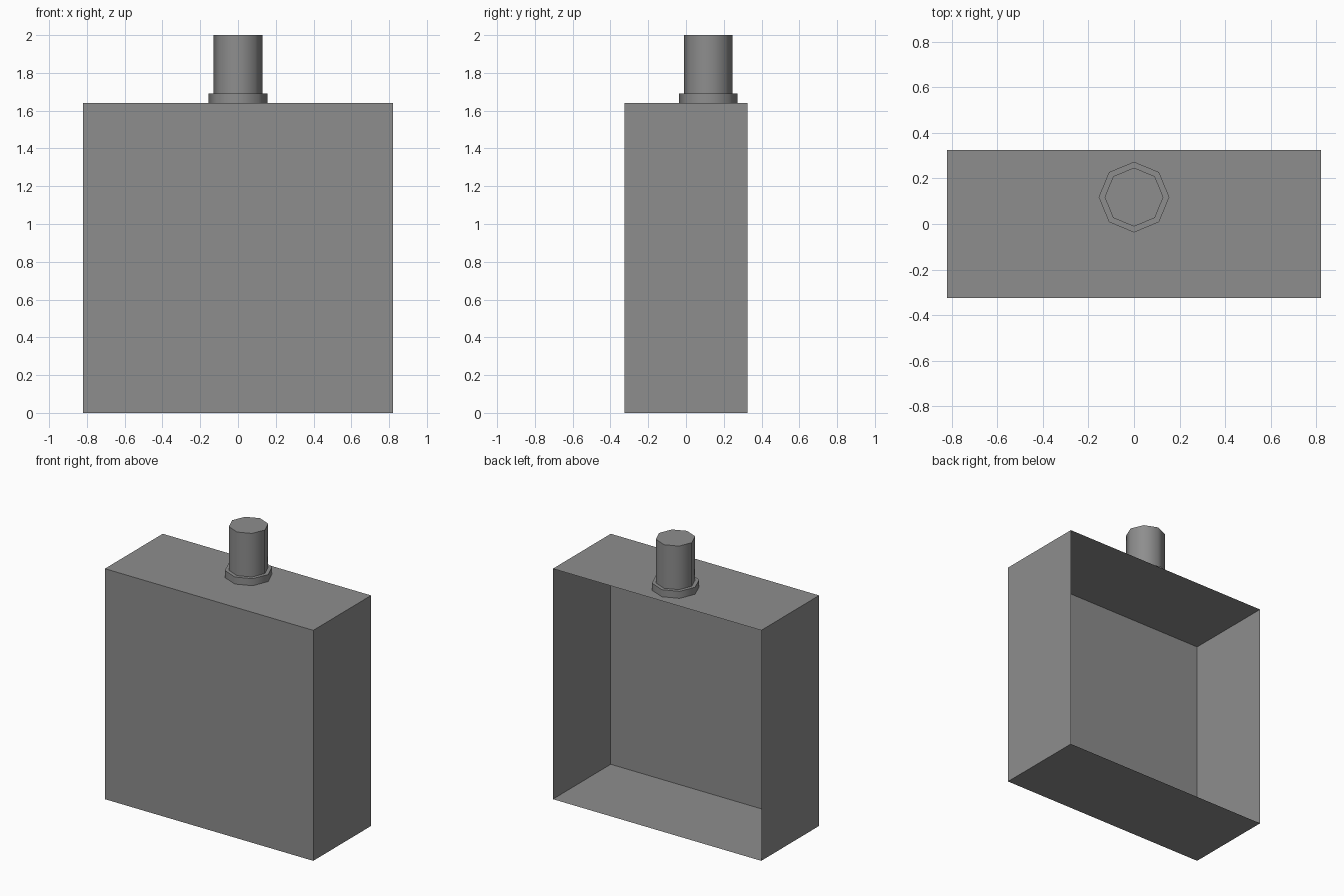
import bpy
import bmesh
import math

cube = bpy.data.objects.get("Cube")
if cube:
    bpy.data.objects.remove(cube, do_unlink=True)

GREY = (0.27, 0.27, 0.27, 1.0)
WIDTH, DEPTH, HEIGHT = 1.64, 0.65, 1.64

grey = bpy.data.materials.new("plain grey")
grey.use_nodes = True
grey.diffuse_color = GREY
grey.node_tree.nodes["Principled BSDF"].inputs["Base Color"].default_value = GREY


# Open-backed case made of single sheets
def make_case():
    bm = bmesh.new()
    bmesh.ops.create_cube(bm, size=1)
    bmesh.ops.scale(bm, vec=(WIDTH, DEPTH, HEIGHT), verts=bm.verts)
    bmesh.ops.translate(bm, vec=(0, 0, HEIGHT / 2), verts=bm.verts)
    back = [f for f in bm.faces if f.normal.y > 0.9]
    bmesh.ops.delete(bm, geom=back, context='FACES_ONLY')
    mesh = bpy.data.meshes.new("case")
    bm.to_mesh(mesh)
    bm.free()
    mesh.materials.append(grey)
    case = bpy.data.objects.new("case", mesh)
    bpy.context.collection.objects.link(case)


# Eight-sided spout parts, with softened sides and crisp rims
def make_octagon(name, radius, bottom, top):
    bpy.ops.mesh.primitive_cylinder_add(
        vertices=8, radius=radius, depth=top - bottom,
        location=(0, 0.118, (bottom + top) / 2))
    part = bpy.context.object
    part.name = name
    part.data.materials.append(grey)
    bpy.ops.object.shade_smooth_by_angle(angle=math.radians(50))


make_case()
make_octagon("spout_collar", 0.155, HEIGHT, 1.69)
make_octagon("spout", 0.129, 1.69, 2.0)
